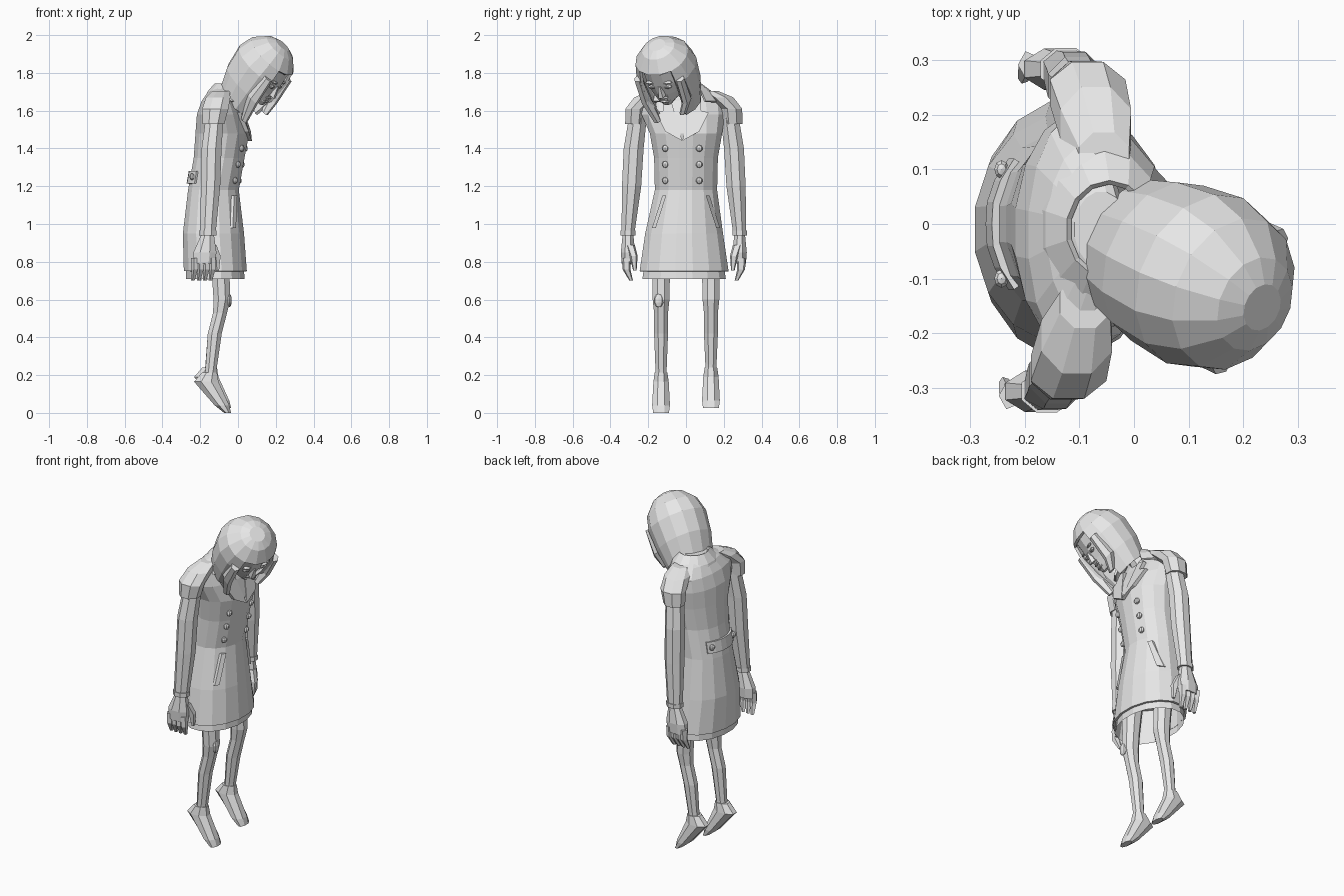
import bpy, bmesh, math
from mathutils import Vector, Matrix
from mathutils.bvhtree import BVHTree

cube = bpy.data.objects.get("Cube")
if cube:
    bpy.data.objects.remove(cube, do_unlink=True)

colour = (.8, .8, .8, 1)
grey = bpy.data.materials.new("plain_grey")
grey.use_nodes = True
grey.diffuse_color = colour
grey.node_tree.nodes["Principled BSDF"].inputs["Base Color"].default_value = colour


def finish(name, bm, matrix=None, thickness=None):
    """Turn a bmesh into a named grey object."""
    bmesh.ops.recalc_face_normals(bm, faces=bm.faces)
    if matrix:
        bm.transform(matrix)
    mesh = bpy.data.meshes.new(name)
    bm.to_mesh(mesh)
    bm.free()
    mesh.materials.append(grey)
    part = bpy.data.objects.new(name, mesh)
    bpy.context.collection.objects.link(part)
    if thickness:
        modifier = part.modifiers.new("thickness", "SOLIDIFY")
        modifier.thickness = thickness
        modifier.offset = -1
    return part


def loft(name, rings, sides=8, bottom=True, top=True, open_front=None, matrix=None, thickness=None):
    """Join level rings (x, y, z, x radius, optional y radius)."""
    bm = bmesh.new()
    rows = []
    for x, y, z, *radii in rings:
        angles = [math.tau * (j + .5) / sides for j in range(sides)]
        rows.append([bm.verts.new((x + radii[0] * math.cos(a), y + radii[-1] * math.sin(a), z))
                     for a in angles])
    for i, (low, high) in enumerate(zip(rows, rows[1:])):
        for j in range(sides):
            k = (j + 1) % sides
            if not (open_front and open_front(i, min(k, sides - k))):
                bm.faces.new((low[j], low[k], high[k], high[j]))
    if bottom:
        bm.faces.new(rows[0])
    if top:
        bm.faces.new(rows[-1])
    return finish(name, bm, matrix, thickness)


def bead(name, centre, size, matrix=None):
    """Faceted ellipsoid for small rounded parts."""
    bm = bmesh.new()
    bmesh.ops.create_uvsphere(bm, u_segments=8, v_segments=5, radius=1)
    bm.transform(Matrix.LocRotScale(Vector(centre), None, Vector(size)))
    return finish(name, bm, matrix)


# Coat and the dress edge beneath it
coat_rings = [
    (-.12, -.01, .75, .17, .24),
    (-.13, -.01, .95, .165, .21),
    (-.13, 0, 1.18, .137, .168),
    (-.1, 0, 1.35, .137, .172),
    (-.083, 0, 1.48, .145, .195),
    (-.095, -.015, 1.58, .125, .225),
    (-.1, -.02, 1.65, .095, .225),
    (-.09, -.015, 1.7, .07, .16),
    (-.06, -.01, 1.735, .05, .07)]
coat = loft("coat", coat_rings, 16, bottom=False, thickness=.012)
dress_rings = [(x, y, z - .04, rx - .012, ry - .015) for x, y, z, rx, ry in coat_rings[:2]]
loft("dress_hem", dress_rings, 16, bottom=False)

bm = bmesh.new()
bm.from_mesh(coat.data)
coat_tree = BVHTree.FromBMesh(bm)
bm.free()


def on_coat(y, z, lift=0, side=1):
    """Point on the coat's front or back surface, lifted off it."""
    hit = coat_tree.ray_cast(Vector((side, y, z)), Vector((-side, 0, 0)))[0]
    return hit + Vector((side * lift, 0, 0))


def plate(name, outline, lift):
    """Flat trim laid on the coat front from (y, z) points."""
    bm = bmesh.new()
    face = bm.faces.new([bm.verts.new(on_coat(y, z, lift)) for y, z in outline])
    moved = bmesh.ops.extrude_face_region(bm, geom=[face])["geom"]
    corners = [v for v in moved if isinstance(v, bmesh.types.BMVert)]
    bmesh.ops.translate(bm, verts=corners, vec=(-.03, 0, 0))
    return finish(name, bm)


button_size = (.014, .018, .018)
sides_of_body = (("left", 1), ("right", -1))

# Buttons, lapels and pocket flaps
for word, s in sides_of_body:
    for row, z in enumerate((1.4, 1.315, 1.23)):
        bead(f"{word}_button_{row}", on_coat(s * .09 - .02, z, .005), button_size)
    bead(f"{word}_belt_button", on_coat(s * .1, 1.25, .016, -1), button_size)
    lapel = [(0, 1.44), (.09, 1.49), (.14, 1.59), (.1, 1.6), (.1, 1.66), (.06, 1.66)]
    plate(f"{word}_lapel", [(s * y - .02, z) for y, z in lapel], .022)
    flap = [(.105, 1.15), (.125, 1.15), (.18, .98), (.16, .98)]
    plate(f"{word}_pocket_flap", [(s * y, z) for y, z in flap], .015)

# Standing collar, open at the throat
loft("collar", [(-.06, -.01, 1.65, .125, .185), (-.055, -.01, 1.7, .11, .15),
                (-.045, -.01, 1.745, .08, .09)], 14, bottom=False, top=False,
     open_front=lambda row, step: step < 2, thickness=.012)

# Half belt across the back
bm = bmesh.new()
columns = [[bm.verts.new(on_coat(.04 * i, z, .014, -1)) for z in (1.215, 1.28)] for i in range(-3, 4)]
for a, b in zip(columns, columns[1:]):
    bm.faces.new((*a, *reversed(b)))
finish("back_belt", bm, thickness=.014)


def arm(word, s, forward, shift):
    """Shoulder cap, sleeve, cuff and hanging hand."""
    def limb(part, rings, sides=8):
        placed = [(x + forward, s * y + shift, z, *radii) for x, y, z, *radii in rings]
        loft(f"{word}_{part}", placed, sides)

    wrist = (-.16, .292, .95, .045, .037)
    limb("shoulder", [(-.13, .256, 1.53, .062, .055), (-.12, .25, 1.61, .075, .06),
                      (-.105, .19, 1.67, .07, .075), (-.09, .13, 1.705, .05)])
    limb("sleeve", [wrist, (-.145, .273, 1.2, .055), (-.14, .262, 1.4, .057),
                    (-.12, .235, 1.6, .05)])
    x, y, z, rx, ry = wrist
    limb("cuff", [(x, y, z + dz, rx + .005, ry + .005) for dz in (-.01, .015)])
    limb("palm", [(x, y, z, .034, .03), (x - .015, y, .85, .066, .041), (x - .02, y, .79, .062, .036)])
    for i in range(4):
        across = x - .068 + .031 * i
        limb(f"finger_{i}", [(across, .3, .82, .02, .026), (across, .3, .76, .019, .022),
                             (across - .01, .275, .7, .01)], 5)
    limb("thumb", [(-.135, .28, .89, .025), (-.11, .262, .83, .022), (-.108, .256, .755, .01)], 5)


arm("right", -1, 0, -.015)
arm("left", 1, .035, -.008)

# Legs and hanging feet
for word, s in sides_of_body:
    y = s * .132
    lift = .0125 * (1 + s)
    loft(f"{word}_leg", [
        (-.15, y, .16 + lift, .032), (-.143, y, .23 + lift, .032), (-.123, y, .42, .04),
        (-.095, y, .53, .04), (-.085, y, .6, .048), (-.09, y, .7, .05), (-.1, y, .88, .06)])
    loft(f"{word}_foot", [
        (-.055, y, lift, .02, .045), (-.085, y, lift + .04, .042, .051),
        (-.168, y, lift + .165, .07, .044), (-.15, y, lift + .215, .042, .036)])
bead("knee_patch", (-.045, -.145, .595), (.012, .027, .037))

# Bowed head: local x is the face direction, y its left and z its crown
turn = Matrix.Rotation(math.radians(-25), 4, "Z")
bow = Matrix.Rotation(math.radians(45), 4, "Y")
head_frame = Matrix.Translation((.1, -.09, 1.78)) @ turn @ bow

loft("neck", [(-.07, -.01, 1.66, .055), (-.03, -.02, 1.73, .05), (.05, -.06, 1.8, .05)])
loft("head", [(.1, 0, -.085, .03), (.04, 0, -.06, .095, .07), (.02, 0, -.01, .11, .1),
              (.02, 0, .05, .107, .112), (.005, 0, .15, .107, .115)], 12, matrix=head_frame)

# Bobbed hair: a straight skirt under a rounded crown
skirt = [(.02, 0, -.17, .125, .135), (0, 0, -.06, .157)]
crown = [(-.013, 0, .06 + .17 * math.sin(a), .167 * math.cos(a)) for a in (0, .5, 1, 1.3)]
loft("hair", skirt + crown, 14, bottom=False, matrix=head_frame, thickness=.016,
     open_front=lambda row, step: row < 3 and step < 2)

# Loose locks and facial features
for word, s in sides_of_body:
    loft(f"{word}_lock", [(.14, s * .085, -.16 + s * .03, .02), (.105, s * .12, -.06, .04, .025),
                          (.095, s * .122, .08, .025)], 6, matrix=head_frame)
    bead(f"{word}_eye", (.115, s * .045, .04), (.012, .025, .011), head_frame)
    bead(f"{word}_brow", (.112, s * .048, .068), (.012, .032, .007), head_frame)
for word, z in (("upper", -.03), ("lower", -.056)):
    bead(f"{word}_lip", (.122, 0, z), (.018, .034, .008), head_frame)
loft("nose", [(.137, 0, -.01, .022), (.12, 0, .05, .01)], 5, matrix=head_frame)
